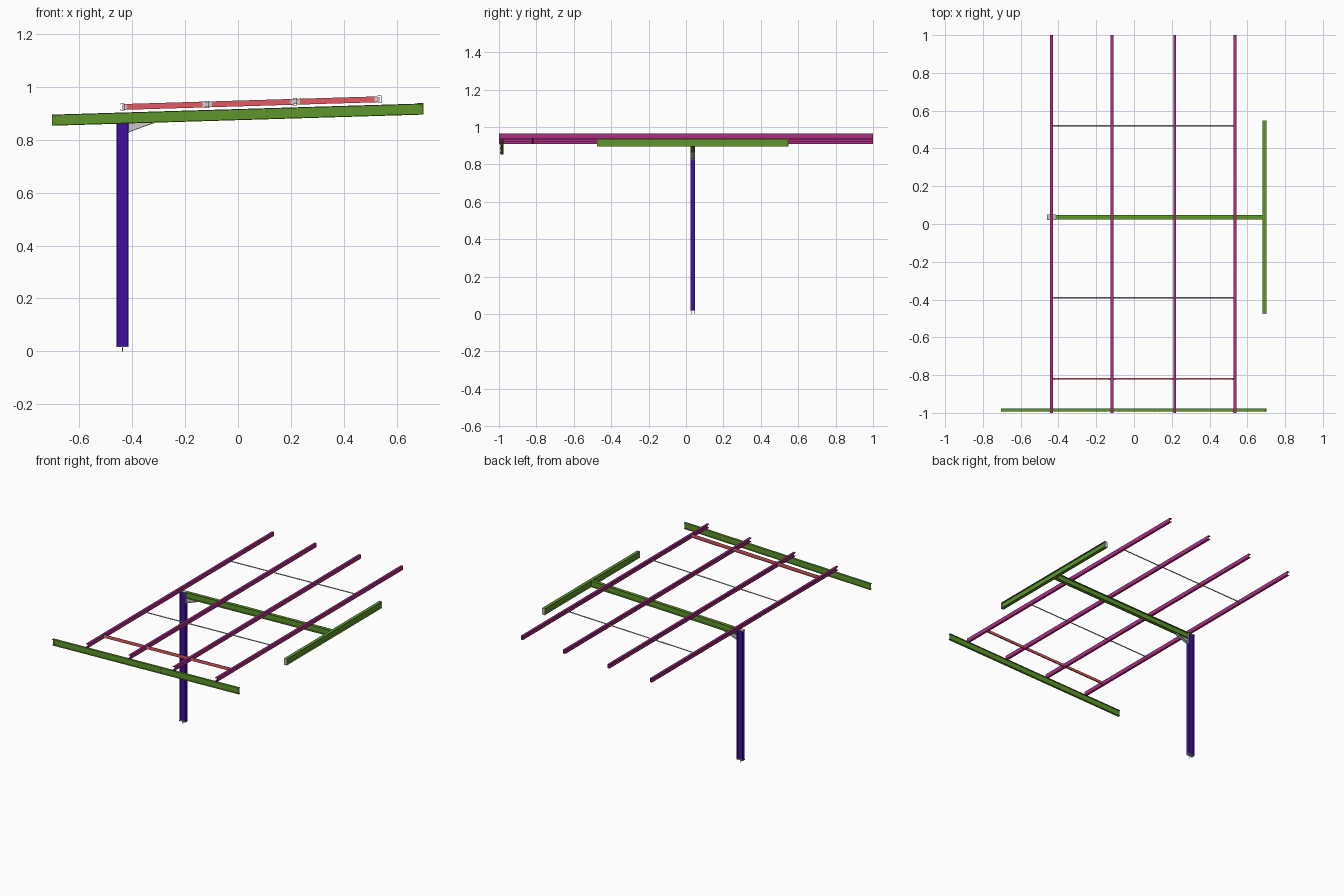
import bpy, bmesh
from mathutils import Vector

if "Cube" in bpy.data.objects:
    bpy.data.objects.remove(bpy.data.objects["Cube"])

SLOPE = 0.03          # roof pitch along x
Y0 = 0.036            # centre line of the column frame


def material(name, rgb):
    m = bpy.data.materials.new(name)
    m.diffuse_color = (*rgb, 1)
    m.use_nodes = True
    m.node_tree.nodes["Principled BSDF"].inputs["Base Color"].default_value = m.diffuse_color
    return m


GREEN = material("green_steel", (0.112, 0.305, 0.024))
INDIGO = material("indigo_steel", (0.052, 0.005, 0.34))
MAGENTA = material("magenta_steel", (0.42, 0.027, 0.23))
RED = material("red_steel", (0.77, 0.105, 0.127))


def beam_z(x):
    return 0.895 + SLOPE * x


def purlin_z(x):
    return 0.937 + SLOPE * x


def sweep(name, profile, p0, p1, up=(0, 0, 1), mat=None):
    """Extrude a 2D profile (side, up) from p0 to p1."""
    p0, p1 = Vector(p0), Vector(p1)
    d = (p1 - p0).normalized()
    side = d.cross(Vector(up)).normalized()
    v = side.cross(d)
    bm = bmesh.new()
    rings = [[bm.verts.new(p + side * a + v * b) for a, b in profile] for p in (p0, p1)]
    for r in rings:
        bm.faces.new(r)
    n = len(profile)
    for i in range(n):
        j = (i + 1) % n
        bm.faces.new((rings[0][i], rings[0][j], rings[1][j], rings[1][i]))
    bmesh.ops.recalc_face_normals(bm, faces=bm.faces)
    me = bpy.data.meshes.new(name)
    bm.to_mesh(me)
    bm.free()
    ob = bpy.data.objects.new(name, me)
    bpy.context.collection.objects.link(ob)
    if mat:
        me.materials.append(mat)
    return ob


def i_section(w, h, tf=0.0035, tw=0.0025):
    a, b, c = w / 2, h / 2, tw / 2
    right = [(a, -b), (a, -b + tf), (c, -b + tf), (c, b - tf), (a, b - tf), (a, b)]
    return right + [(-x, -y) for x, y in right]


def c_section(w, h, lip=0.005, t=0.0015):
    a, b = w / 2, h / 2
    low = [(-a + t, -b + t), (a - t, -b + t), (a - t, -b + lip), (a, -b + lip), (a, -b), (-a, -b)]
    return low + [(x, -y) for x, y in reversed(low)]


def box(name, lo, hi, mat=None):
    (x0, y0, z0), (x1, y1, z1) = lo, hi
    return sweep(name, [(-x0, y0), (-x1, y0), (-x1, y1), (-x0, y1)],
                 (0, 0, z0), (0, 0, z1), (0, 1, 0), mat)


def rod(name, p0, p1, r):
    p0, p1 = Vector(p0), Vector(p1)
    bpy.ops.mesh.primitive_cylinder_add(vertices=12, radius=r, depth=(p1 - p0).length,
                                        location=(p0 + p1) / 2)
    ob = bpy.context.object
    ob.name = name
    ob.rotation_euler = (p1 - p0).to_track_quat('Z', 'Y').to_euler()
    bpy.ops.object.shade_smooth_by_angle()


# Column with base plate, anchors and cap plate
CX = -0.437
sweep("column", i_section(0.022, 0.045), (CX, Y0, 0.02), (CX, Y0, 0.898), (1, 0, 0), INDIGO)
box("base_plate", (CX - 0.0235, Y0 - 0.012, 0.017), (CX + 0.0235, Y0 + 0.012, 0.021))
box("cap_plate", (CX - 0.024, Y0 - 0.014, 0.898), (CX + 0.024, Y0 + 0.014, 0.902))
for s in (-1, 1):
    rod("anchor_bolt", (CX, Y0 + s * 0.007, 0), (CX, Y0 + s * 0.007, 0.022), 0.0015)

# Main rafter, end beam and front beam
main = i_section(0.022, 0.042)
sweep("main_rafter", main, (-0.414, Y0, beam_z(-0.414)), (0.684, Y0, beam_z(0.684)), mat=GREEN)
ez = beam_z(0.69) + 0.001
sweep("end_beam", main, (0.69, -0.472, ez), (0.69, 0.544, ez), mat=GREEN)
for y in (-0.474, 0.546):
    box("end_beam_plate", (0.679, y - 0.002, ez - 0.022), (0.701, y + 0.002, ez + 0.022))
sweep("front_beam", i_section(0.015, 0.042), (-0.703, -0.984, beam_z(-0.703)),
      (0.70, -0.984, beam_z(0.70)), mat=GREEN)

# Bolts through the front beam web
for x in (-0.69, 0.11, 0.69):
    for dz in (-0.01, 0.01):
        z = beam_z(x) + dz
        rod("web_bolt", (x, -0.994, z), (x, -0.978, z), 0.002)

# Haunch between column and rafter: web, sloping flange, end plate
x0, x1, z0 = -0.414, -0.315, 0.828
za, zb = beam_z(x0) - 0.02, beam_z(x1) - 0.02
sweep("haunch_web", [(x0, z0), (x1, zb), (x0, za)], (0, Y0 - 0.00125, 0), (0, Y0 + 0.00125, 0))
sweep("haunch_flange", [(-0.011, 0), (0.011, 0), (0.011, 0.003), (-0.011, 0.003)],
      (x0, Y0, z0), (x1, Y0, zb - 0.002))
box("rafter_end_plate", (-0.4155, Y0 - 0.011, 0.826), (-0.4125, Y0 + 0.011, 0.902))

# Four lipped channel purlins, webs facing +x
PURLINS = (-0.437, -0.117, 0.216, 0.534)
for x in PURLINS:
    sweep("purlin", c_section(0.015, 0.027), (x, 1, purlin_z(x)), (x, -1, purlin_z(x)), mat=MAGENTA)

# Red bridging struts and round sag rods between neighbouring purlins
angle = [(-0.004, -0.011), (0.004, -0.011), (0.004, -0.009), (-0.002, -0.009),
         (-0.002, 0.011), (-0.004, 0.011)]
angle = [(-a, b) for a, b in angle]
for a, b in zip(PURLINS, PURLINS[1:]):
    a2, b2 = a + 0.008, b - 0.006
    sweep("bridging_strut", angle, (a2, -0.82, purlin_z(a2)), (b2, -0.82, purlin_z(b2)), mat=RED)
    for y in (0.52, -0.39):
        rod("sag_rod", (a + 0.007, y, purlin_z(a)), (b, y, purlin_z(b)), 0.0035)

# Cleats joining the struts to the purlins
for i, x in enumerate(PURLINS):
    lo = x if i == 0 else x - 0.018
    hi = x if i == 3 else x + 0.018
    z = purlin_z(x)
    box("strut_cleat", (lo, -0.8255, z - 0.009), (hi, -0.8238, z + 0.009))
